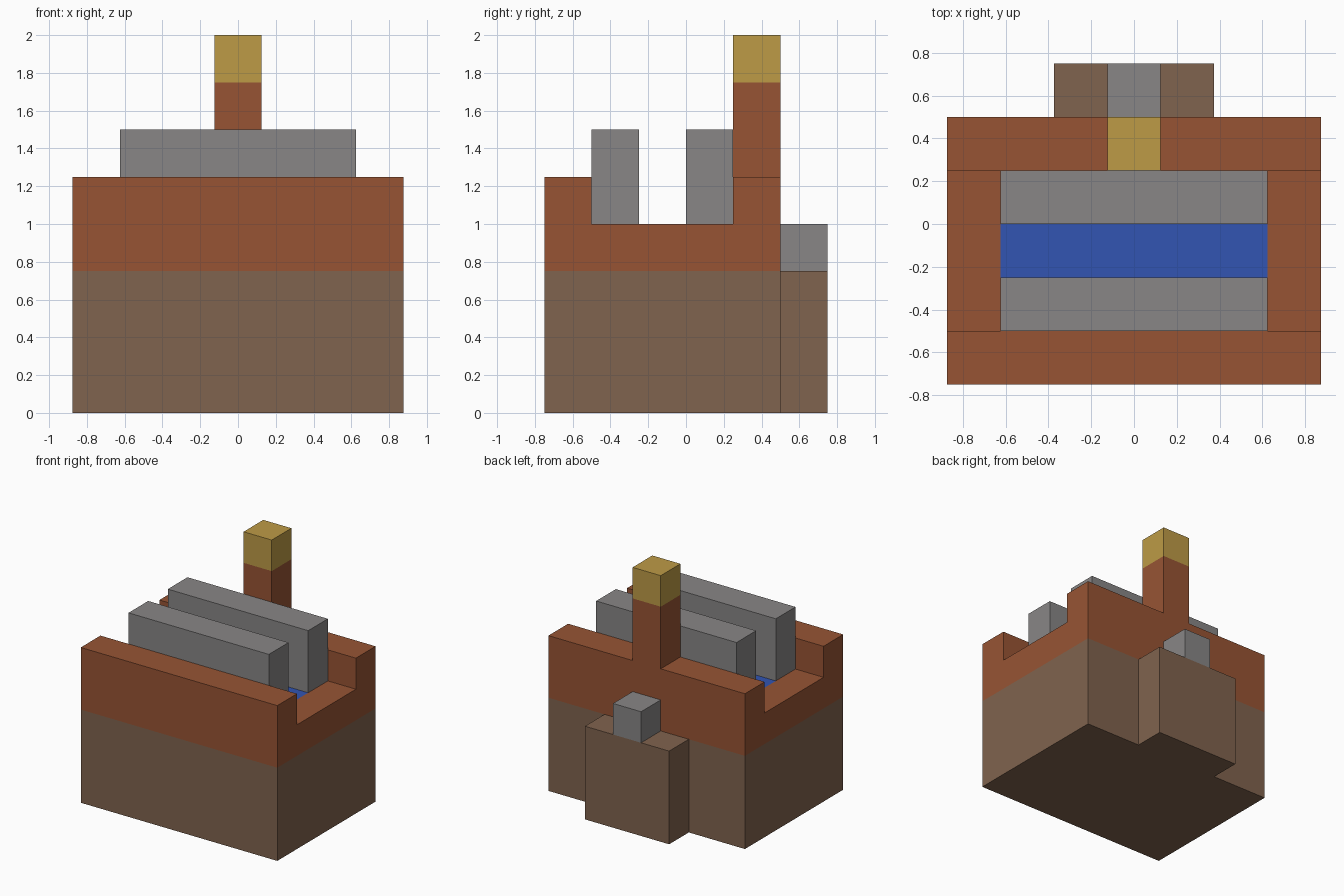
import bpy
import bmesh
from mathutils import Vector

cube = bpy.data.objects.get("Cube")
if cube:
    bpy.data.objects.remove(cube, do_unlink=True)


def linear(c):
    c /= 255
    return c / 12.92 if c <= 0.04045 else ((c + 0.055) / 1.055) ** 2.4


def material(name, *rgb):
    mat = bpy.data.materials.new(name)
    mat.use_nodes = True
    color = [linear(c) for c in rgb] + [1]
    mat.diffuse_color = color
    mat.node_tree.nodes["Principled BSDF"].inputs["Base Color"].default_value = color
    return mat


brown = material("earth brown", 128, 99, 78)
rust = material("rust", 151, 84, 52)
grey = material("stone grey", 136, 134, 134)
gold = material("gold", 189, 155, 70)
blue = material("blue", 50, 85, 178)


def prism(name, half_width, profile, mats, cuts=(), rule=None):
    """Extrude a (y, z) profile along x, slice it, and colour its faces by a rule."""
    bm = bmesh.new()
    face = bm.faces.new([bm.verts.new((-half_width, y, z)) for y, z in profile])
    ext = bmesh.ops.extrude_face_region(bm, geom=[face])
    moved = [v for v in ext["geom"] if isinstance(v, bmesh.types.BMVert)]
    bmesh.ops.translate(bm, verts=moved, vec=(2 * half_width, 0, 0))
    for point, normal in cuts:
        geom = bm.verts[:] + bm.edges[:] + bm.faces[:]
        bmesh.ops.bisect_plane(bm, geom=geom, plane_co=point, plane_no=normal)
    bmesh.ops.recalc_face_normals(bm, faces=bm.faces[:])
    if rule:
        for f in bm.faces:
            f.material_index = rule(f.calc_center_median(), f.normal)
    mesh = bpy.data.meshes.new(name)
    bm.to_mesh(mesh)
    bm.free()
    for mat in mats:
        mesh.materials.append(mat)
    obj = bpy.data.objects.new(name, mesh)
    bpy.context.collection.objects.link(obj)


def block(name, half_width, y0, y1, z0, z1, mat):
    prism(name, half_width, [(y0, z0), (y1, z0), (y1, z1), (y0, z1)], [mat])


# Hull: brown below, rust above, blue strip on the floor of the channel
FLOOR, RIM, BAND, BAR_X = 1.0, 1.25, 0.75, 0.625


def hull_rule(center, normal):
    on_floor = normal.z > 0.9 and abs(center.z - FLOOR) < 0.01
    if on_floor and abs(center.x) < BAR_X and -0.25 < center.y < 0:
        return 2
    return 1 if center.z > BAND else 0


hull_profile = [(-0.75, 0), (0.5, 0), (0.5, RIM), (0.25, RIM), (0.25, FLOOR),
                (0, FLOOR), (-0.25, FLOOR), (-0.5, FLOOR), (-0.5, RIM), (-0.75, RIM)]
hull_cuts = [(Vector((0, 0, BAND)), Vector((0, 0, 1)))]
hull_cuts += [(Vector((s * BAR_X, 0, 0)), Vector((1, 0, 0))) for s in (-1, 1)]
prism("hull", 0.875, hull_profile, [brown, rust, blue], hull_cuts, hull_rule)

# Two long grey bars either side of the blue strip
for name, y in (("front_bar", -0.5), ("back_bar", 0)):
    block(name, BAR_X, y, y + 0.25, FLOOR, 1.5, grey)

# Post on the back wall with its gold cap
block("post", 0.125, 0.25, 0.5, RIM, 1.75, rust)
block("post_cap", 0.125, 0.25, 0.5, 1.75, 2, gold)

# Block on the back with a grey stub on top
block("back_block", 0.375, 0.5, 0.75, 0, BAND, brown)
block("back_stub", 0.125, 0.5, 0.75, BAND, 1, grey)
